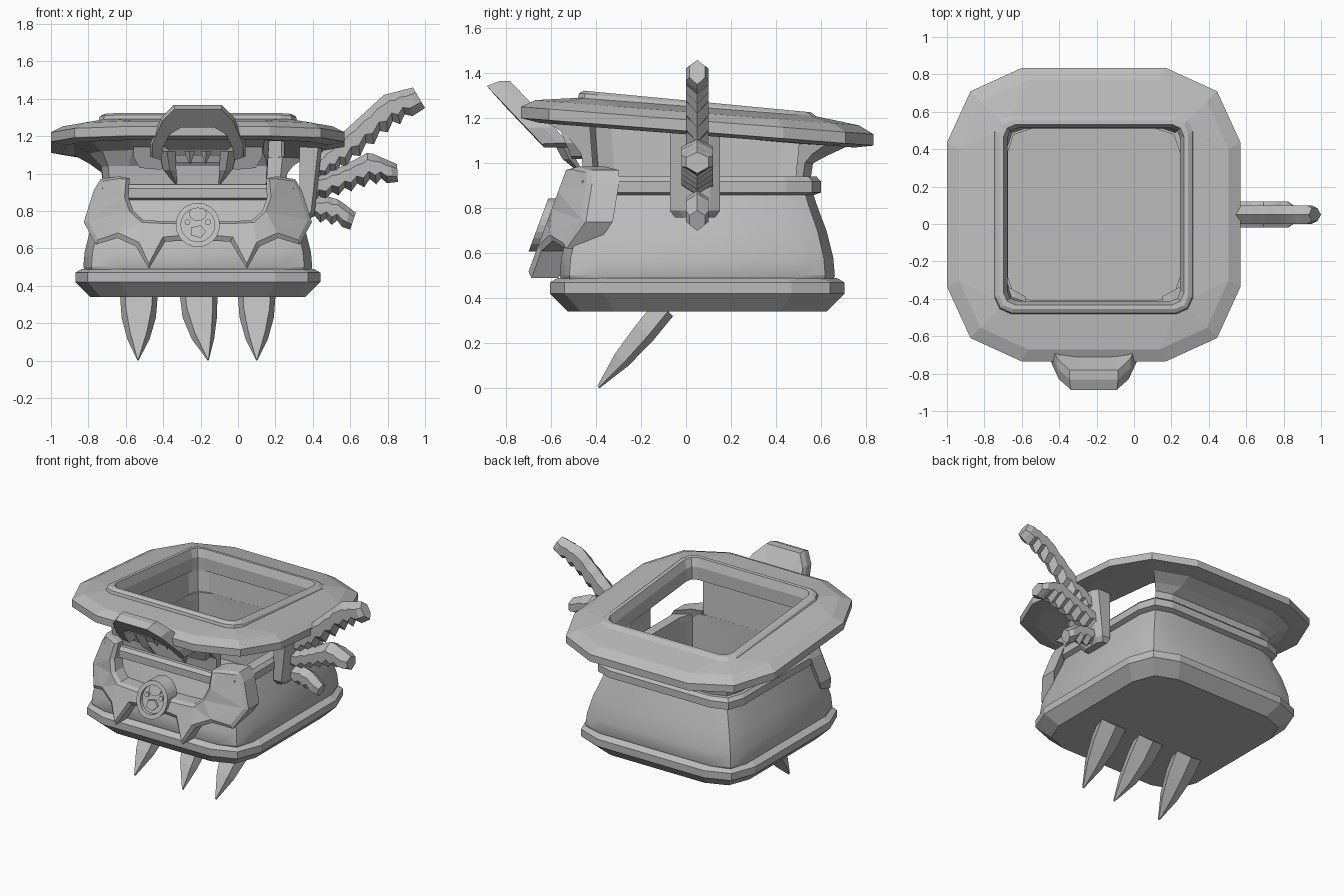
import bpy, bmesh, math
from mathutils import Vector

if "Cube" in bpy.data.objects:
    bpy.data.objects.remove(bpy.data.objects["Cube"])

CX, CY = -0.215, 0.05
mat = bpy.data.materials.new("stone grey")
mat.diffuse_color = (0.5, 0.5, 0.5, 1)
mat.use_nodes = True
mat.node_tree.nodes["Principled BSDF"].inputs["Base Color"].default_value = mat.diffuse_color


def make(name, verts, faces, smooth=0):
    me = bpy.data.meshes.new(name)
    me.from_pydata([tuple(v) for v in verts], [], faces)
    bm = bmesh.new()
    bm.from_mesh(me)
    bmesh.ops.recalc_face_normals(bm, faces=bm.faces)
    bm.to_mesh(me)
    bm.free()
    me.materials.append(mat)
    ob = bpy.data.objects.new(name, me)
    bpy.context.collection.objects.link(ob)
    if smooth:
        bpy.context.view_layer.objects.active = ob
        ob.select_set(True)
        bpy.ops.object.shade_smooth_by_angle(angle=math.radians(smooth))
        ob.select_set(False)
    return ob


def loft(name, rings, loop=False, smooth=0, keep=None):
    """Skin a list of equal closed rings; loop joins last ring to first."""
    n, m = len(rings[0]), len(rings)
    verts = [v for r in rings for v in r]
    faces = []
    for i in range(m if loop else m - 1):
        j = (i + 1) % m
        for k in range(n):
            if keep is None or k in keep:
                l = (k + 1) % n
                faces.append((i*n + k, i*n + l, j*n + l, j*n + k))
    if not loop:
        faces += [tuple(range(n)), tuple(range((m-1)*n, m*n))]
    elif keep is not None:  # close the cut ends of a partial ring
        for k in range(n):
            if ((k - 1) % n in keep) != (k in keep):
                faces.append(tuple(i*n + k for i in range(m)))
    return make(name, verts, faces, smooth)


def ring(h, z, a=0.64, b=0.9, tilt=0.0):
    """Square with two-facet corners, half width h, tilted down to the back."""
    q = [(1, a), (b, b), (a, 1)]
    pts = []
    for t in range(4):
        for x, y in q:
            for _ in range(t):
                x, y = -y, x
            pts.append((CX + x*h, CY + y*h, z + tilt*y*h))
    return pts


def slab(name, outline, front, depth, bevel=0.0, inset=0.0):
    """Extrude an (x, z) outline; front(x, z) gives the y of the face."""
    n = len(outline)
    verts = [(x, front(x, z), z) for x, z in outline]
    verts += [(x, front(x, z) + depth, z) for x, z in outline]
    faces = [tuple(range(n)), tuple(range(n, 2*n))]
    faces += [(i, (i+1) % n, n + (i+1) % n, n + i) for i in range(n)]
    ob = make(name, verts, faces)
    bm = bmesh.new()
    bm.from_mesh(ob.data)
    big = [f for f in bm.faces if len(f.verts) > 4][:1]
    if bevel and big:
        bmesh.ops.inset_region(bm, faces=big, thickness=bevel, depth=bevel)
    bmesh.ops.triangulate(bm, faces=[f for f in bm.faces if len(f.verts) > 4])
    bm.to_mesh(ob.data)
    bm.free()
    return ob


# ---- pot: base band, hollow body, collar
loft("base_band", [ring(h, z) for h, z in
     [(.575, .34), (.655, .42), (.655, .47), (.62, .49), (.5, .49)]])
loft("body", [ring(h, z, .72, .93) for h, z in
     [(.6, .47), (.612, .5), (.605, .58), (.575, .7), (.53, .82), (.505, .9),
      (.46, .9), (.46, .5)]], smooth=30)
loft("collar", [ring(h, z, .72, .93) for h, z in
     [(.51, .855), (.55, .87), (.55, .92), (.53, .942), (.46, .942), (.46, .855)]], loop=True)

# ---- flared neck: only on the left and back, the other sides stay open
T = -0.078
loft("neck", [ring(h, z, a, b, t) for h, z, a, b, t in
     [(.505, .935, .72, .93, 0), (.515, 1.02, .72, .93, T/2), (.58, 1.08, .6, .88, T),
      (.69, 1.14, .52, .85, T), (.48, 1.16, .8, .95, T), (.46, .935, .8, .95, 0)]],
     loop=True, keep=[1, 2, 3, 4, 5, 6, 7, 8])

# ---- rim with raised lip
loft("rim", [ring(h, z, a, b, T) for h, z, a, b in
     [(.70, 1.125, .5, .84), (.785, 1.14, .49, .84), (.785, 1.19, .49, .84),
      (.72, 1.225, .49, .84), (.53, 1.25, .84, .95)]] +
     [ring(h, z, a, b, -.095) for h, z, a, b in
     [(.525, 1.262, .84, .95), (.505, 1.275, .85, .96), (.482, 1.275, .87, .96),
      (.462, 1.22, .88, .97), (.462, 1.13, .88, .97)]], loop=True)


# ---- lower jaw plate wrapping the front
def jaw_y(x, z):
    u = abs(x - CX)
    return -.51 - (.97 - z)*.37 + max(0, u - .38)*.65

def mirrored(half):
    return [(CX + u, z) for u, z in half] + [(CX - u, z) for u, z in reversed(half)]

half = [(.17, .745), (.29, .75), (.345, .80), (.37, .87), (.365, .975), (.42, .985), (.52, .97),
        (.556, .91), (.61, .74), (.545, .62), (.43, .655), (.33, .61), (.262, .49),
        (.175, .635), (.10, .64)]
n = len(half)
# strips between upper and lower edge keep the wrapped face tidy
jaw = slab("lower_jaw", mirrored(half), jaw_y, .12, bevel=.022)


# ---- round badge with a simple face
def disc(name, u, z, r, y0, y1, sides=20, sx=1, hole=0):
    tilt = .37
    def circ(rad, y):
        return [(CX + u + rad*sx*math.cos(2*math.pi*k/sides),
                 y - tilt*(.73 - z - rad*math.sin(2*math.pi*k/sides)),
                 z + rad*math.sin(2*math.pi*k/sides)) for k in range(sides)]
    if hole:
        return loft(name, [circ(r, y1), circ(r, y0), circ(hole, y0), circ(hole, y1)], loop=True)
    return loft(name, [circ(r, y1), circ(r, y0)])

disc("badge_ring", 0, .725, .118, -.655, -.55, 24, hole=.09)
disc("badge_plate", 0, .725, .092, -.63, -.56, 24)
disc("badge_brow", 0, .785, .04, -.642, -.62, 10, 1.2)
disc("badge_nose", 0, .69, .035, -.645, -.62, 5, 1.3)
for s in (-1, 1):
    disc("badge_eye", s*.055, .74, .016, -.642, -.62, 8)


# ---- upper arch leaning forward, with a bar and fangs behind
def arch_y(z, d):
    return -.83 + (1.3 - z)*.95 + d

arch = [(.255, 1.09, .195, 1.07), (.255, 1.16, .185, 1.14), (.195, 1.3, .15, 1.21),
        (.13, 1.365, .09, 1.245)]
arch = arch + [(-a, b, -c, d) for a, b, c, d in reversed(arch)]
rings = []
for uo, zo, ui, zi in arch:
    m = [.82*uo + .18*ui, .82*zo + .18*zi]
    rings.append([(CX + uo, arch_y(zo, .06), zo), (CX + m[0], arch_y(m[1], -.015), m[1]),
                  (CX + ui, arch_y(zi, -.02), zi), (CX + ui, arch_y(zi, .08), zi),
                  (CX + uo, arch_y(zo, .11), zo)])
loft("upper_arch", rings)
slab("upper_bar", mirrored([(.12, 1.10), (.2, 1.16), (.345, 1.16), (.345, 1.09), (.31, 1.03),
                            (.2, 1.02), (.1, 1.06)]), lambda x, z: -.52 + (1.05 - z)*.4, .09)


def spike(name, stations, smooth=0):
    """Four-sided curved tooth from (x, y, z, half width, half depth)."""
    return loft(name, [[(x - w, y, z), (x, y - d, z), (x + w, y, z), (x, y + d, z)]
                       for x, y, z, w, d in stations], smooth=smooth)

for s in (-1, 1):
    spike("fang", [(CX + s*.165, -.57, 1.12, .045, .035), (CX + s*.15, -.52, 1.02, .035, .03),
                   (CX + s*.115, -.45, .94, .004, .004)])
    spike("small_tooth", [(CX + s*.045, -.56, 1.12, .03, .02), (CX + s*.04, -.54, 1.05, .003, .003)])

# ---- three curved claws under the pot
for x, tip in ((-.53, -.535), (-.21, -.16), (.1, .1)):
    st = [(0, -.10, .36, .1, .045), (.01, -.19, .25, .092, .045),
          (.02, -.29, .13, .06, .035), (.0, -.39, .005, .004, .006)]
    rings = []
    for i, (dx, y, z, w, d) in enumerate(st):
        f = (i/3)**2
        c = Vector((x + (tip - x)*f, y, z))
        nrm, side = Vector((0, -.72, .69))*-1, Vector((1, 0, 0))
        rings.append([c - side*w + nrm*d*.6, c - side*w*.75 - nrm*d, c + side*w*.75 - nrm*d,
                      c + side*w + nrm*d*.6, c + nrm*d*1.3])
    loft("claw", rings)

# ---- wing mount on the right side
loft("wing_mount", [[(x0, CY - .01 + s*w, z) for x0, s in
     ((.33, -1), (x1, -1), (x1 + .02, -.6), (x1 + .02, .6), (x1, 1), (.33, 1))]
     for w, x1, z in ((.09, .37, .76), (.112, .39, .79), (.112, .43, 1.15), (.1, .42, 1.17))])


# ---- feathers: hexagonal blades with a serrated lower edge
def feather(name, top, bot, t, teeth):
    def along(path, f):
        f *= len(path) - 1
        i = min(int(f), len(path) - 2)
        return Vector(path[i]).lerp(Vector(path[i + 1]), f - i)
    rings, steps = [], teeth*2
    for i in range(steps + 1):
        f = i/steps
        a, b = along(top, f), along(bot, f)
        if i % 2 and i < steps - 1:
            b = b.lerp(a, .2)
        w = t*(1 if i < steps else .7)
        sec = [(0, 0), (.25, 1), (.7, 1), (1, 0), (.7, -1), (.25, -1)]
        rings.append([(a.lerp(b, k).x, CY + s*w, a.lerp(b, k).y) for k, s in sec])
    loft(name, rings)

feather("long_feather", [(.40, 1.07), (.55, 1.21), (.78, 1.42), (.935, 1.46)],
        [(.42, .94), (.58, 1.03), (.80, 1.22), (1.0, 1.35)], .05, 9)
feather("middle_feather", [(.40, .98), (.56, 1.04), (.70, 1.115), (.85, 1.05)],
        [(.40, .84), (.56, .89), (.72, .94), (.855, .955)], .07, 7)
feather("short_feather", [(.38, .86), (.47, .88), (.54, .86), (.63, .79)],
        [(.38, .76), (.46, .73), (.54, .72), (.60, .70)], .05, 4)
